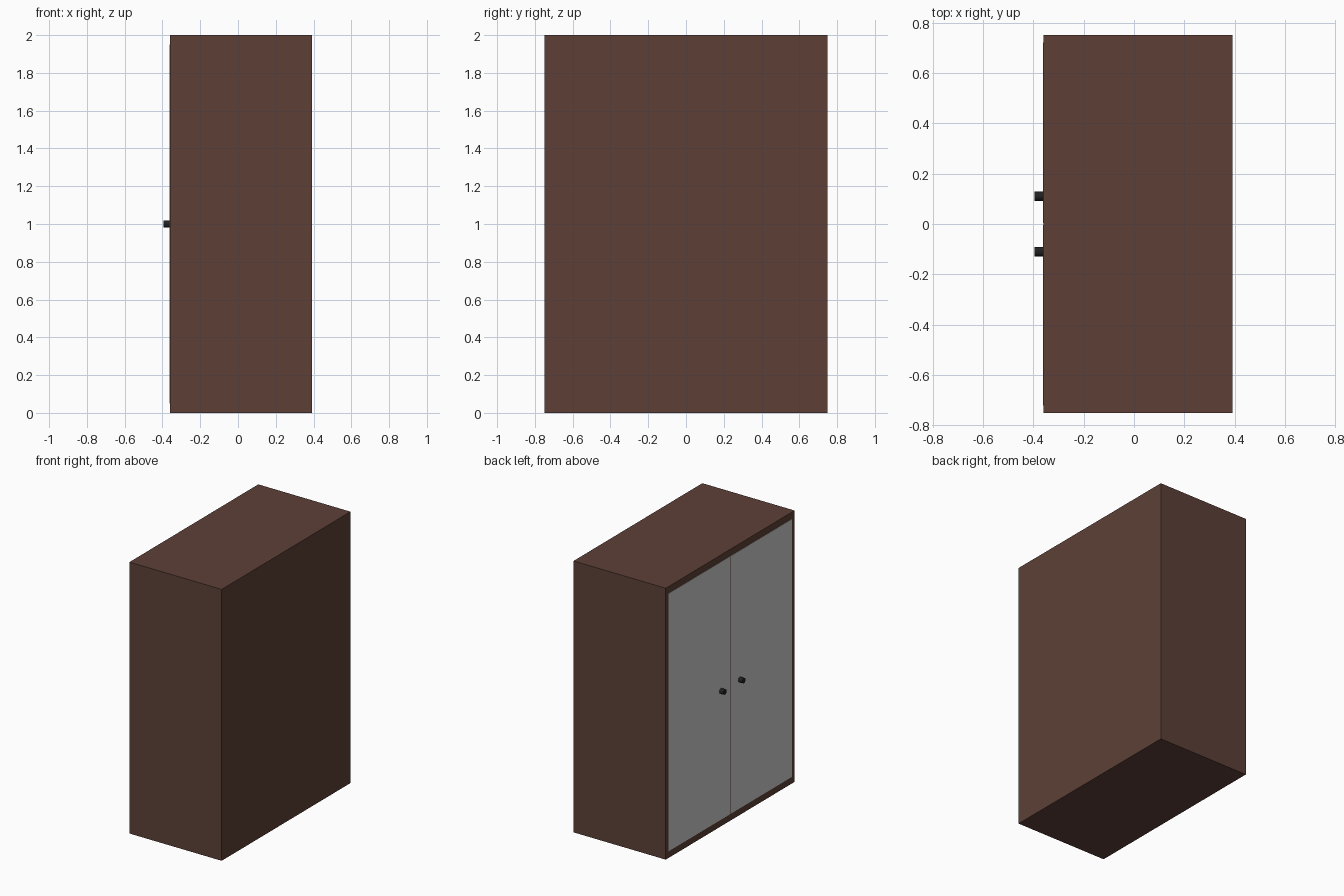
import bpy
from math import pi

if "Cube" in bpy.data.objects:
    bpy.data.objects.remove(bpy.data.objects["Cube"])


def material(name, rgb):
    m = bpy.data.materials.new(name)
    m.diffuse_color = (*rgb, 1)
    m.use_nodes = True
    m.node_tree.nodes["Principled BSDF"].inputs["Base Color"].default_value = m.diffuse_color
    return m


def box(name, lo, hi, mat=None):
    centre = [(a + b) / 2 for a, b in zip(lo, hi)]
    bpy.ops.mesh.primitive_cube_add(size=1, location=centre)
    ob = bpy.context.object
    ob.name = name
    ob.scale = [b - a for a, b in zip(lo, hi)]
    bpy.ops.object.transform_apply(location=False, rotation=False, scale=True)
    if mat:
        ob.data.materials.append(mat)
    return ob


wood = material("dark_wood", (0.109, 0.051, 0.038))
black = material("knob_black", (0.015, 0.015, 0.015))

FACE = -0.36   # x of the door side

# Cabinet carcass
box("cabinet_body", (FACE, -0.75, 0), (0.392, 0.75, 2), wood)

# Door pair with one round knob each, mirrored about the centre seam
for label, s in (("left", 1), ("right", -1)):
    y0, y1 = sorted((s * 0.003, s * 0.72))
    box(label + "_door", (FACE - 0.002, y0, 0.05), (FACE + 0.03, y1, 1.95))
    bpy.ops.mesh.primitive_cylinder_add(
        vertices=16, radius=0.019, depth=0.04,
        location=(FACE - 0.015, s * 0.11, 1), rotation=(0, pi / 2, 0))
    knob = bpy.context.object
    knob.name = label + "_knob"
    knob.data.materials.append(black)
